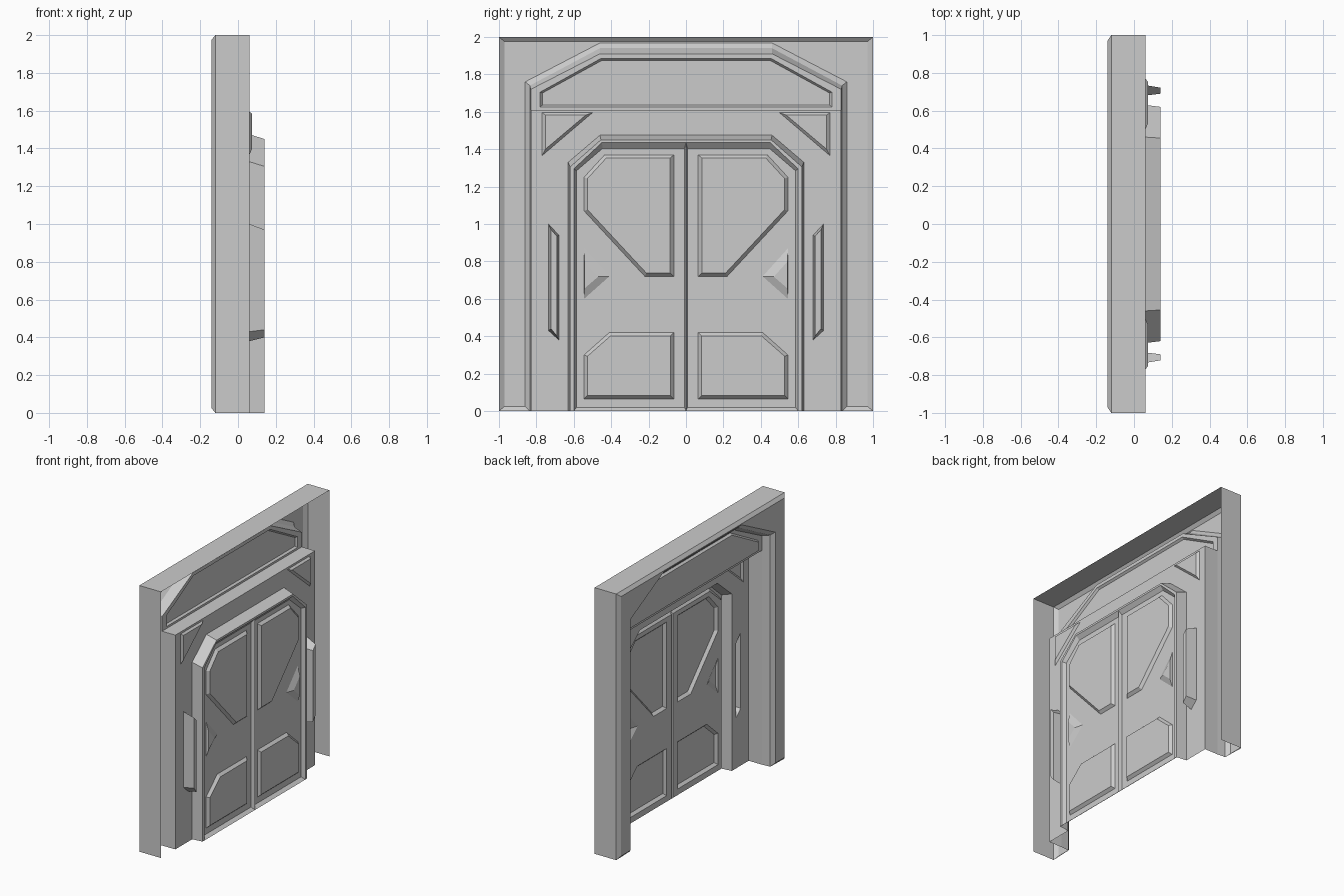
import bpy, bmesh

cube = bpy.data.objects.get("Cube")
if cube:
    bpy.data.objects.remove(cube)

grey = bpy.data.materials.new("plain_grey")
grey.use_nodes = True
grey.diffuse_color = (0.6, 0.6, 0.6, 1)
grey.node_tree.nodes["Principled BSDF"].inputs["Base Color"].default_value = (0.6, 0.6, 0.6, 1)


def ring(bm, x, points):
    """Vertices of a (y, z) outline at depth x."""
    return [bm.verts.new((x, y, z)) for y, z in points]


def loft(bm, rings, closed=False):
    """Quads between successive outlines."""
    for a, b in zip(rings, rings[1:]):
        n = len(a)
        for i in range(n if closed else n - 1):
            j = (i + 1) % n
            bm.faces.new((a[i], a[j], b[j], b[i]))


def outline(verts, bm):
    n = len(verts)
    return [bm.edges.new((verts[i], verts[(i + 1) % n])) for i in range(n)]


def pressed_plate(bm, border, x, pressings):
    """Flat plate with pressed panels: each has an outer and inner outline and a depth."""
    edges = outline(ring(bm, x, border), bm)
    for outer, inner, depth in pressings:
        a = ring(bm, x, outer)
        edges += outline(a, bm)
        b = ring(bm, depth, inner)
        loft(bm, [a, b], True)
        bm.faces.new(b)
    bmesh.ops.triangle_fill(bm, edges=edges, use_beauty=True, normal=(-1, 0, 0))


def finish(name, bm):
    """Merge seams, face the sheet toward -x and mirror it across the centre line."""
    bmesh.ops.remove_doubles(bm, verts=bm.verts, dist=0.0005)
    bmesh.ops.recalc_face_normals(bm, faces=bm.faces)
    if sum(f.normal.x * f.calc_area() for f in bm.faces) > 0:
        bmesh.ops.reverse_faces(bm, faces=bm.faces)
    mesh = bpy.data.meshes.new(name)
    bm.to_mesh(mesh)
    bm.free()
    mesh.materials.append(grey)
    obj = bpy.data.objects.new(name, mesh)
    bpy.context.collection.objects.link(obj)
    mirror = obj.modifiers.new("mirror", 'MIRROR')
    mirror.use_axis = (False, True, False)


# Outer frame: hollow shell with chamfers, open at the far side
bm = bmesh.new()
edge = [(1, 0), (1, 2), (.46, 2), (0, 2)]
rings = [ring(bm, x, p) for x, p in (
    (.06, edge), (-.12, edge),
    (-.14, [(.97, .025), (.97, 1.975), (.46, 1.975), (0, 1.975)]),
    (-.14, [(.86, .025), (.86, 1.76), (.46, 1.968), (0, 1.968)]),
    (-.115, [(.835, 0), (.835, 1.74), (.46, 1.94), (0, 1.94)]),
    (-.05, [(.83, 0), (.83, 1.72), (.46, 1.91), (0, 1.91)]))]
loft(bm, rings)
bm.faces.new([r[0] for r in rings[1:5]])
finish("outer_frame", bm)

# Transom above the door, with a sunken centre panel
bm = bmesh.new()
rings = [ring(bm, x, p) for x, p in (
    (-.05, [(0, 1.61), (.83, 1.61), (.83, 1.72), (.46, 1.91), (0, 1.91)]),
    (-.05, [(0, 1.625), (.78, 1.625), (.78, 1.705), (.455, 1.885), (0, 1.885)]),
    (-.065, [(0, 1.635), (.768, 1.635), (.768, 1.7), (.452, 1.873), (0, 1.873)]))]
loft(bm, rings)
bm.faces.new(rings[-1])
finish("transom", bm)

# Inner reveal and the ledge under the transom
bm = bmesh.new()
opening = [(.83, 0), (.83, 1.61), (0, 1.61)]
loft(bm, [ring(bm, x, opening) for x in (-.05, .06)])
finish("reveal_and_ledge", bm)

# Wall around the door, with side slots and corner triangles
bm = bmesh.new()
arch = [(0, 1.475), (.46, 1.475), (.63, 1.33), (.63, 0)]
slot = ([(.735, .43), (.735, 1), (.68, .94), (.68, .38)],
        [(.722, .44), (.722, .97), (.69, .935), (.69, .4)], .14)
corner = ([(.77, 1.595), (.5, 1.595), (.77, 1.365)],
          [(.752, 1.583), (.535, 1.583), (.752, 1.4)], .075)
pressed_plate(bm, opening + arch, .06, [slot, corner])
finish("door_wall", bm)

# Raised trim around the door
bm = bmesh.new()
loft(bm, [ring(bm, x, p) for x, p in (
    (.06, arch),
    (.14, [(0, 1.45), (.455, 1.45), (.62, 1.305), (.62, 0)]),
    (.14, [(0, 1.435), (.45, 1.435), (.6, 1.295), (.6, 0)]))])
finish("door_trim", bm)

# Door leaves, with sloped rims and pressed panels
bm = bmesh.new()
leaf = [(.008, .02), (.585, .02), (.585, 1.285), (.445, 1.405), (.008, 1.405)]
loft(bm, [ring(bm, .14, [(0, 0), (.6, 0), (.6, 1.295), (.45, 1.435), (0, 1.435)]),
          ring(bm, .115, leaf)], True)
upper = ([(.065, .72), (.22, .72), (.545, 1.07), (.545, 1.25), (.435, 1.37), (.065, 1.37)],
         [(.085, .738), (.212, .738), (.527, 1.077), (.527, 1.243), (.427, 1.352), (.085, 1.352)], .135)
lower = ([(.065, .065), (.545, .065), (.545, .3), (.41, .42), (.065, .42)],
         [(.083, .083), (.527, .083), (.527, .293), (.403, .402), (.083, .402)], .135)
wedge = ([(.545, .87), (.41, .72), (.545, .6)],
         [(.543, .8), (.47, .718), (.543, .655)], .135)
pressed_plate(bm, leaf, .115, [upper, lower, wedge])
finish("door_leaves", bm)
